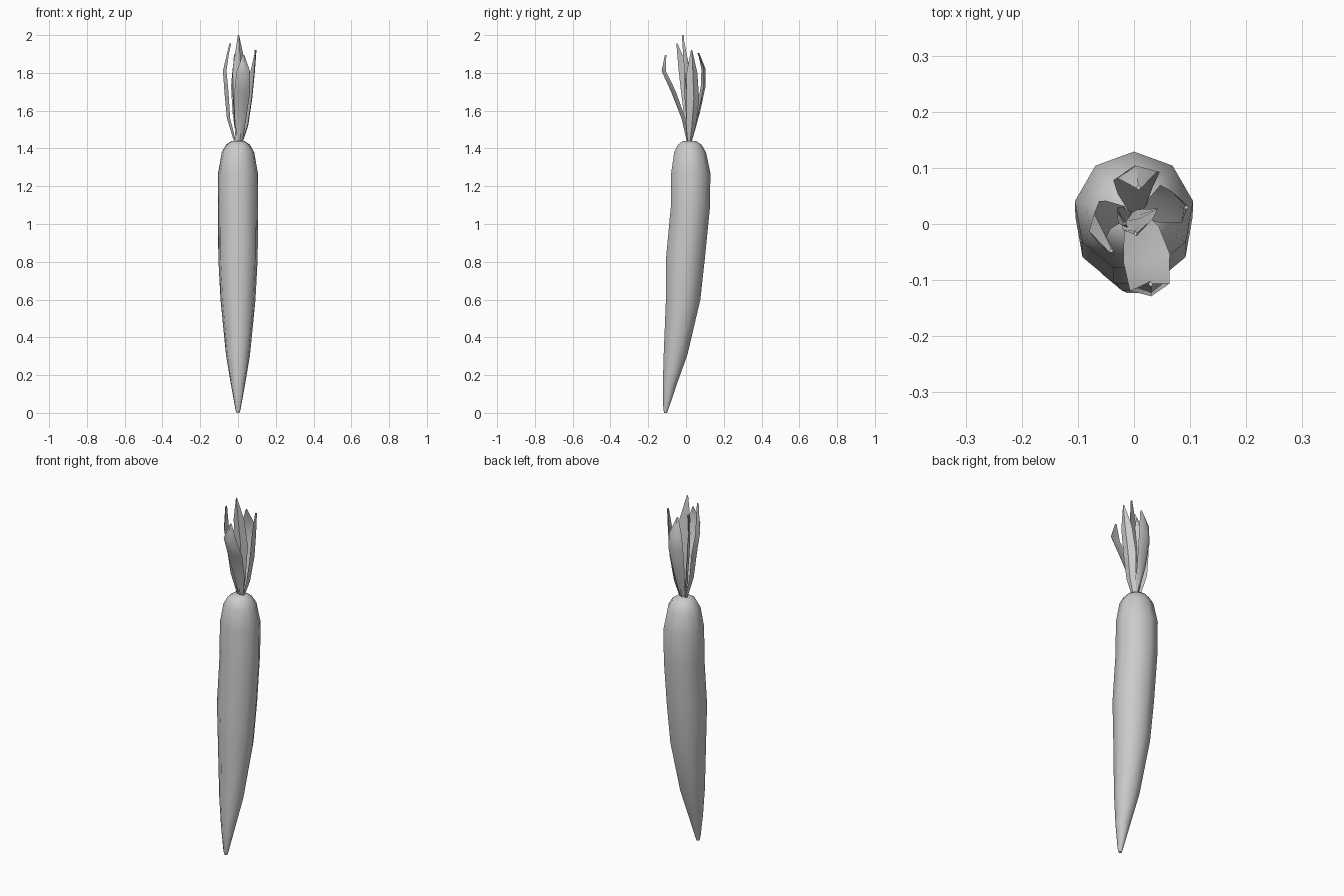
import bpy, bmesh, math
from mathutils import Vector

cube = bpy.data.objects.get("Cube")
if cube:
    bpy.data.objects.remove(cube, do_unlink=True)

grey = bpy.data.materials.new("plain grey")
grey.use_nodes = True
colour = (0.6, 0.6, 0.6, 1)
grey.diffuse_color = colour
grey.node_tree.nodes["Principled BSDF"].inputs["Base Color"].default_value = colour


def loft(name, rings, sharp_angle):
    """Skin a list of equal-sized point rings, closing both ends."""
    bm = bmesh.new()
    loops = [[bm.verts.new(point) for point in ring] for ring in rings]
    for low, high in zip(loops, loops[1:]):
        count = len(low)
        for i in range(count):
            j = (i + 1) % count
            bm.faces.new((low[i], low[j], high[j], high[i]))
    bm.faces.new(list(reversed(loops[0])))
    bm.faces.new(loops[-1])
    bmesh.ops.recalc_face_normals(bm, faces=bm.faces)
    mesh = bpy.data.meshes.new(name)
    bm.to_mesh(mesh)
    bm.free()
    mesh.materials.append(grey)
    obj = bpy.data.objects.new(name, mesh)
    bpy.context.collection.objects.link(obj)
    bpy.ops.object.select_all(action="DESELECT")
    obj.select_set(True)
    bpy.context.view_layer.objects.active = obj
    bpy.ops.object.shade_smooth_by_angle(angle=math.radians(sharp_angle))
    return obj


# Root: nine-sided rings of (height, centre y, radius) along a bent axis
SIDES = 9
profile = [(0, -.108, .008), (.02, -.107, .014), (.15, -.087, .038),
           (.31, -.057, .065), (.6, -.018, .094), (.82, -.006, .106),
           (1.09, .02, .107), (1.27, .022, .107), (1.38, .019, .087),
           (1.42, .018, .064), (1.44, .018, .035)]


def root_ring(z, y, radius):
    angles = [math.pi / 2 + math.tau * i / SIDES for i in range(SIDES)]
    return [(radius * math.cos(a), y + radius * math.sin(a), z) for a in angles]


loft("root", [root_ring(*row) for row in profile], 60)

# Leaves: cupped blades swept from the crown through a waist, belly and tip
WIDTHS = (.3, .75, 1, .85, .1)


def leaf(name, facing, half_width, path):
    out = Vector((math.cos(math.radians(facing)), math.sin(math.radians(facing)), 0))
    side = Vector((-out.y, out.x, 0))
    rings = []
    for point, scale in zip(path, WIDTHS):
        centre, w = Vector(point), half_width * scale
        rings.append([centre + side * w - out * w * .35,
                      centre + out * .004,
                      centre - side * w - out * w * .35,
                      centre - out * .006])
    loft(name, rings, 50)


leaf("front_leaf", -80, .042,
     [(.01, .01, 1.43), (.015, -.02, 1.56), (.025, -.075, 1.7),
      (.03, -.125, 1.81), (.03, -.108, 1.895)])
leaf("centre_leaf", -70, .034,
     [(.005, .02, 1.43), (.01, .01, 1.56), (.015, .005, 1.72),
      (.01, -.01, 1.87), (.003, -.018, 2)])
leaf("right_leaf", 190, .034,
     [(-.015, .02, 1.43), (-.055, .015, 1.56), (-.068, .005, 1.7),
      (-.076, -.012, 1.81), (-.042, -.048, 1.955)])
leaf("left_leaf", 20, .036,
     [(.02, .02, 1.43), (.05, .03, 1.52), (.071, .04, 1.66),
      (.085, .035, 1.8), (.094, .03, 1.92)])
leaf("back_leaf", 100, .042,
     [(.005, .025, 1.43), (0, .07, 1.59), (.002, .1, 1.73),
      (.004, .1, 1.82), (.008, .066, 1.905)])
leaf("inner_leaf", 215, .024,
     [(-.008, .018, 1.43), (-.016, .012, 1.56), (-.022, .006, 1.69),
      (-.025, .004, 1.8), (-.018, 0, 1.9)])
